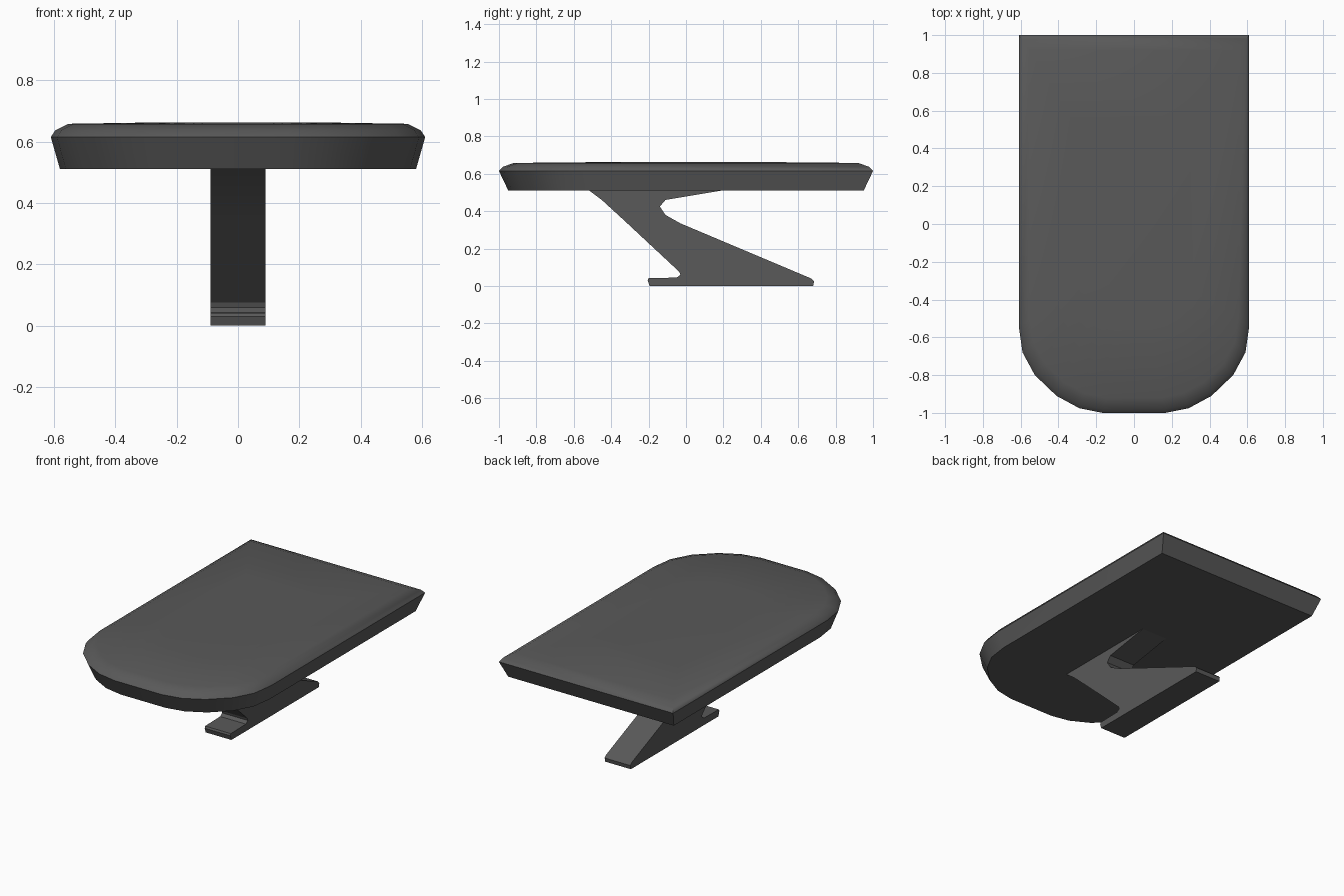
import bpy, bmesh

cube = bpy.data.objects.get("Cube")
if cube:
    bpy.data.objects.remove(cube, do_unlink=True)

grey = bpy.data.materials.new("dark grey")
grey.use_nodes = True
grey.diffuse_color = (0.1, 0.1, 0.1, 1)
grey.node_tree.nodes["Principled BSDF"].inputs["Base Color"].default_value = (0.1, 0.1, 0.1, 1)


def finish(name, bm, smooth_angle):
    bmesh.ops.recalc_face_normals(bm, faces=bm.faces)
    mesh = bpy.data.meshes.new(name)
    bm.to_mesh(mesh)
    bm.free()
    mesh.materials.append(grey)
    obj = bpy.data.objects.new(name, mesh)
    bpy.context.collection.objects.link(obj)
    bpy.ops.object.select_all(action='DESELECT')
    obj.select_set(True)
    bpy.context.view_layer.objects.active = obj
    bpy.ops.object.shade_smooth_by_angle(angle=smooth_angle)
    return obj


def loft(name, rings, smooth_angle):
    bm = bmesh.new()
    loops = [[bm.verts.new(p) for p in ring] for ring in rings]
    count = len(loops[0])
    for low, high in zip(loops, loops[1:]):
        for i in range(count):
            j = (i + 1) % count
            bm.faces.new((low[i], low[j], high[j], high[i]))
    bm.faces.new(loops[0])
    bm.faces.new(loops[-1])
    return finish(name, bm, smooth_angle)


# Table top: square back, rounded front, tapered underside and softened upper rim
half = [(0.61, 1), (0.61, -0.54), (0.59, -0.68), (0.525, -0.80),
        (0.41, -0.91), (0.29, -0.975), (0.165, -1)]
outline = half + [(-x, y) for x, y in reversed(half)]
levels = [(0.58, 0.95, 0.51), (0.61, 1, 0.615), (0.595, 0.98, 0.637),
          (0.552, 0.92, 0.658), (0.3, 0.5, 0.662)]
loft("table_top", [[(x * w / 0.61, y * d, z) for x, y in outline]
                   for w, d, z in levels], 0.6)

# Z-shaped pedestal: side profile extruded across the width
profile = [(-0.52, 0.512), (-0.45, 0.46), (-0.33, 0.35), (-0.035, 0.075),
           (-0.03, 0.06), (-0.05, 0.045), (-0.2, 0.042), (-0.205, 0.03),
           (-0.195, 0), (0.68, 0), (0.685, 0.025), (0.67, 0.04),
           (-0.03, 0.335), (-0.11, 0.38), (-0.14, 0.425), (-0.11, 0.46), (0.2, 0.512)]
loft("pedestal", [[(x, y, z) for y, z in profile] for x in (-0.09, 0.09)], 0.3)
